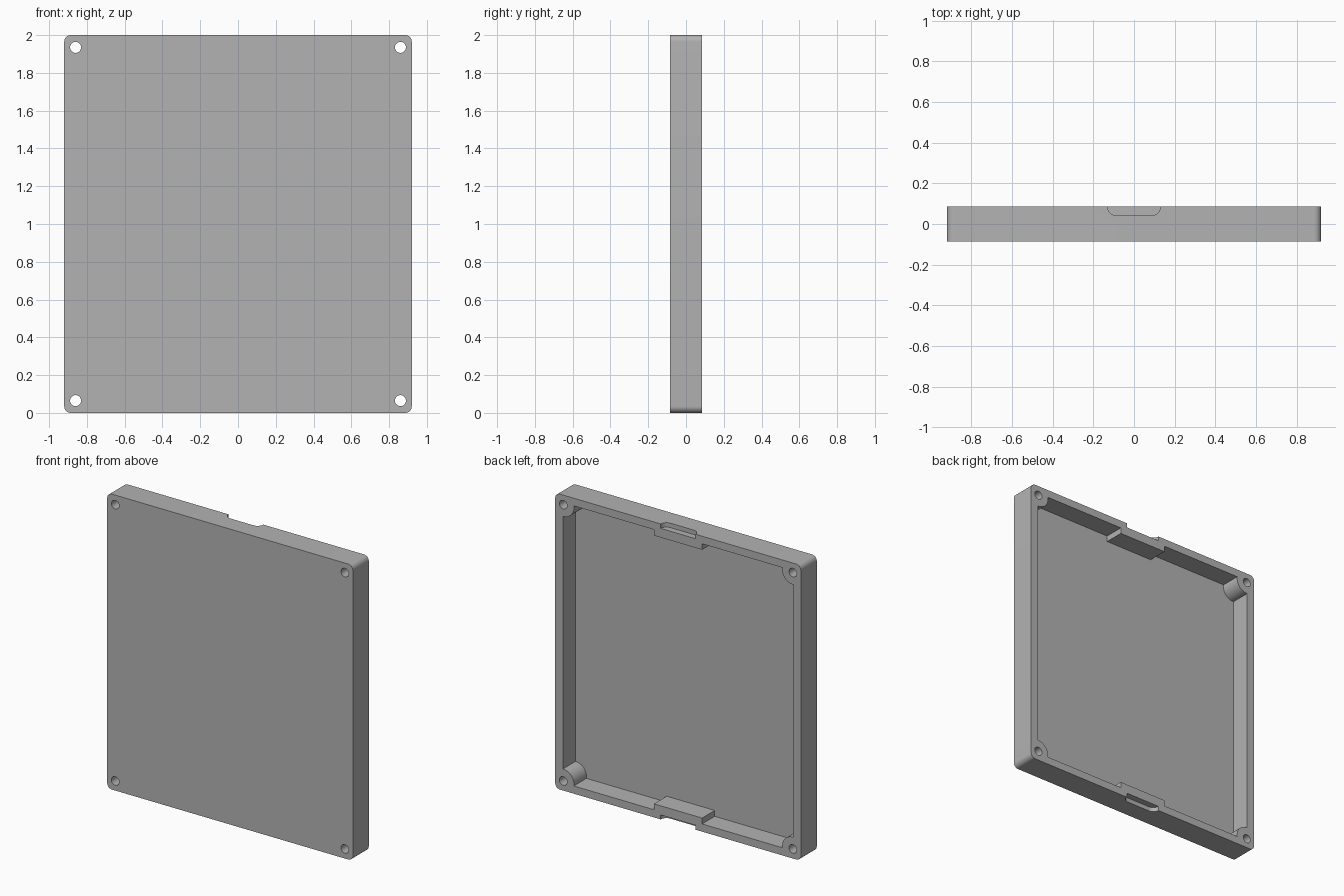
import bpy, bmesh, math
from mathutils import Vector

cube = bpy.data.objects.get("Cube")
if cube:
    bpy.data.objects.remove(cube, do_unlink=True)

W, D, H = 0.92, 0.085, 1.0          # half sizes of the case
WALL_X, WALL_Z, FLOOR = 0.057, 0.052, 0.035
HOLE_X, HOLE_Z = 0.86, 0.935        # screw positions from the centre
HOLE_R, BOSS_R = 0.029, 0.08
BLOCK_W, BLOCK_IN = 0.18, 0.908     # pads behind the finger notches

grey = bpy.data.materials.new("grey plastic")
grey.use_nodes = True
colour = (0.45, 0.45, 0.45, 1)
grey.diffuse_color = colour
grey.node_tree.nodes["Principled BSDF"].inputs["Base Color"].default_value = colour


def arc(cx, cy, r, a0, a1, n=12):
    step = (a1 - a0) / n
    return [(cx + r * math.cos(math.radians(a0 + step * i)),
             cy + r * math.sin(math.radians(a0 + step * i))) for i in range(n + 1)]


def four_way(quarter):
    """Mirror a counter-clockwise first-quadrant outline into all four quadrants."""
    flip = quarter[::-1]
    return (quarter + [(-x, y) for x, y in flip]
            + [(-x, -y) for x, y in quarter] + [(x, -y) for x, y in flip])


def prism(name, outline, to_3d, low, high):
    """Extrude a flat outline between two levels."""
    bm = bmesh.new()
    face = bm.faces.new([bm.verts.new(to_3d(a, b, low)) for a, b in outline])
    new = bmesh.ops.extrude_face_region(bm, geom=[face])["geom"]
    shift = Vector(to_3d(0, 0, high)) - Vector(to_3d(0, 0, low))
    bmesh.ops.translate(bm, vec=shift, verts=[v for v in new if isinstance(v, bmesh.types.BMVert)])
    bmesh.ops.recalc_face_normals(bm, faces=bm.faces)
    mesh = bpy.data.meshes.new(name)
    bm.to_mesh(mesh)
    bm.free()
    obj = bpy.data.objects.new(name, mesh)
    bpy.context.collection.objects.link(obj)
    mesh.materials.append(grey)
    return obj


def along_y(a, b, level):
    return (a, level, b + H)


def along_z(a, b, level):
    return (a, b, level)


# Outer shell with rounded corners
R = 0.035
case = prism("case_tray", four_way(arc(W - R, H - R, R, 0, 90, 10)), along_y, -D, D)

# Cavity outline, wrapping round the screw bosses and the pads
ix, iz = W - WALL_X, H - WALL_Z
start = 270 + math.degrees(math.asin((ix - HOLE_X) / BOSS_R))
end = 180 - math.degrees(math.asin((iz - HOLE_Z) / BOSS_R))
quarter = arc(HOLE_X, HOLE_Z, BOSS_R, start, end, 16) + [(BLOCK_W, iz), (BLOCK_W, BLOCK_IN)]
cutters = [prism("cavity_cutter", four_way(quarter), along_y, FLOOR - D, D + 0.1)]

# Screw holes
for sx in (-1, 1):
    for sz in (-1, 1):
        circle = arc(sx * HOLE_X, sz * HOLE_Z, HOLE_R, 0, 360, 32)[:-1]
        cutters.append(prism("screw_hole_cutter", circle, along_y, -D - 0.1, D + 0.1))

# Half-slot notches in the top and bottom walls, open to the back
NW, NR, ND = 0.13, 0.043, 0.03
slot = (arc(NR - NW, D, NR, 180, 270) + arc(NW - NR, D, NR, 270, 360)
        + [(NW, D + 0.1), (-NW, D + 0.1)])
cutters.append(prism("top_notch_cutter", slot, along_z, 2 * H - ND, 2 * H + 0.1))
cutters.append(prism("bottom_notch_cutter", slot, along_z, -0.1, ND))

bpy.ops.object.select_all(action="DESELECT")
bpy.context.view_layer.objects.active = case
case.select_set(True)
for cutter in cutters:
    cutter.hide_render = True
    cut = case.modifiers.new("cut", "BOOLEAN")
    cut.operation, cut.solver, cut.object = "DIFFERENCE", "EXACT", cutter
    bpy.ops.object.modifier_apply(modifier=cut.name)
    bpy.data.objects.remove(cutter, do_unlink=True)

bpy.ops.object.shade_smooth_by_angle(angle=math.radians(30))
